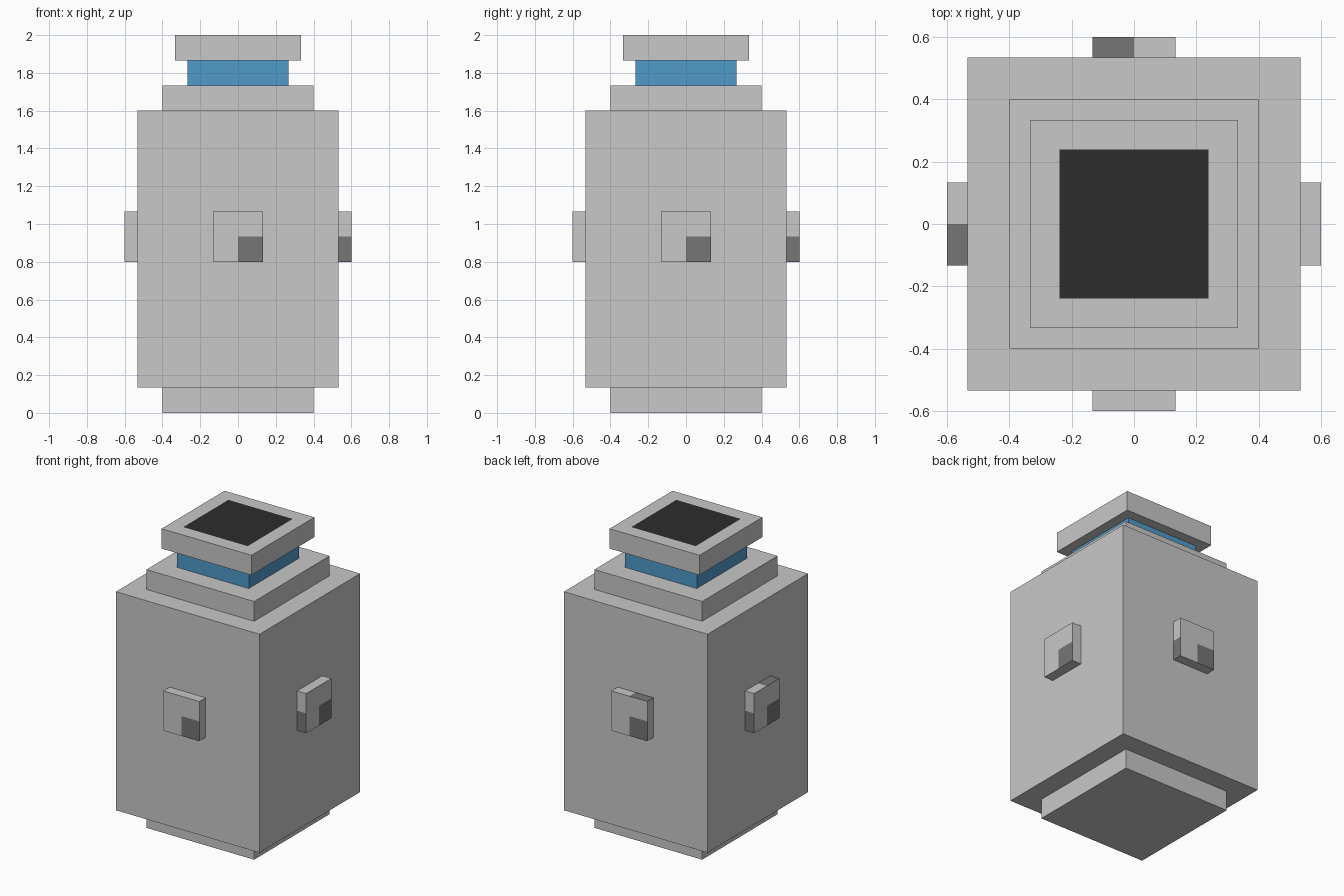
import bpy
import bmesh
from math import pi
from mathutils import Matrix, Vector

cube = bpy.data.objects.get("Cube")
if cube:
    bpy.data.objects.remove(cube, do_unlink=True)

U = 2 / 15  # building unit: the model is fifteen units tall


def material(name, rgb):
    mat = bpy.data.materials.new(name)
    mat.use_nodes = True
    mat.diffuse_color = (*rgb, 1)
    mat.node_tree.nodes["Principled BSDF"].inputs["Base Color"].default_value = (*rgb, 1)
    return mat


light_grey = material("light_grey", (0.58, 0.58, 0.58))
dark_grey = material("dark_grey", (0.18, 0.18, 0.18))
black = material("black", (0.026, 0.026, 0.026))
blue = material("blue", (0.082, 0.328, 0.584))


def box(size, centre):
    bm = bmesh.new()
    bmesh.ops.create_cube(bm, size=1)
    bmesh.ops.scale(bm, vec=size, verts=bm.verts)
    bmesh.ops.translate(bm, vec=centre, verts=bm.verts)
    return bm


def finish(name, bm, *mats):
    mesh = bpy.data.meshes.new(name)
    bm.normal_update()
    bm.to_mesh(mesh)
    bm.free()
    for mat in mats:
        mesh.materials.append(mat)
    obj = bpy.data.objects.new(name, mesh)
    bpy.context.collection.objects.link(obj)
    return obj


def slab(width, bottom, top):
    return box((width * U, width * U, (top - bottom) * U), (0, 0, (bottom + top) / 2 * U))


# Stacked square body
finish("base", slab(6, 0, 1), light_grey)
finish("body", slab(8, 1, 12), light_grey)
finish("shoulder", slab(6, 12, 13), light_grey)
finish("neck", slab(4, 13, 14), blue)

# Cap with a black square inset in its top
bm = slab(5, 14, 15)
bm.normal_update()
top = [f for f in bm.faces if f.normal.z > 0.9]
bmesh.ops.inset_region(bm, faces=top, thickness=U)
for f in top:
    f.material_index = 1
finish("cap", bm, light_grey, black)


def button(name, turns, dark_top):
    # Plate on the front wall, split into quarters, then turned to its wall
    mid = Vector((0, -4.25 * U, 7 * U))
    bm = box((2 * U, U / 2, 2 * U), mid)
    for normal in ((1, 0, 0), (0, 0, 1)):
        bmesh.ops.bisect_plane(bm, geom=bm.verts[:] + bm.edges[:] + bm.faces[:],
                               plane_co=mid, plane_no=normal)
    bm.normal_update()
    for f in bm.faces:
        c, n = f.calc_center_median() - mid, f.normal
        face_corner = n.y < -0.9 and c.x > 0 and c.z < 0
        low_side = n.x < -0.9 and c.z < 0
        top_half = dark_top and n.z > 0.9 and c.x > 0
        f.material_index = int(face_corner or low_side or top_half)
    bmesh.ops.rotate(bm, verts=bm.verts, matrix=Matrix.Rotation(turns * pi / 2, 3, "Z"))
    finish(name, bm, light_grey, dark_grey)


# One button on each wall
button("front_button", 0, False)
button("left_button", 1, False)
button("back_button", 2, True)
button("right_button", 3, True)
